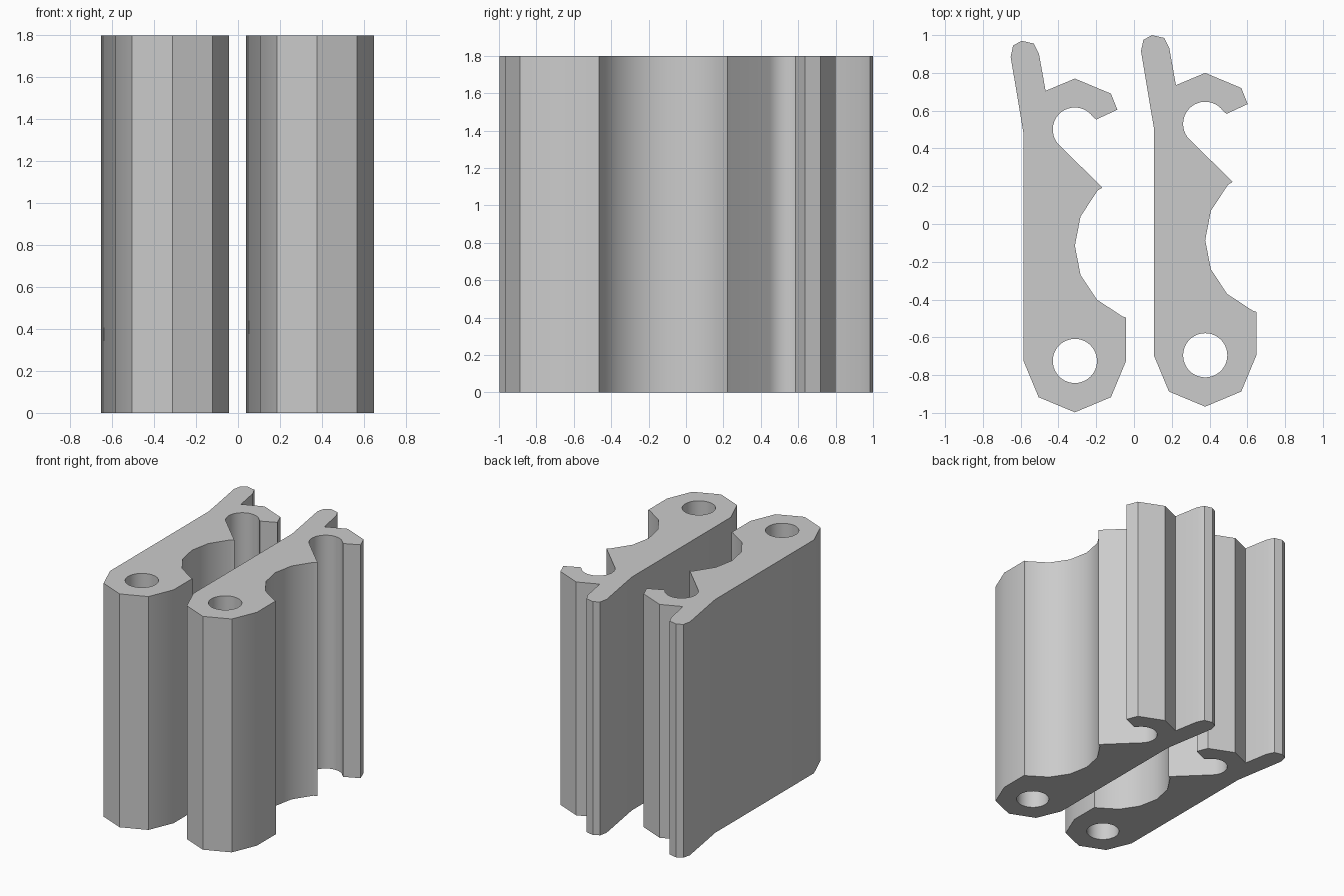
import bpy
import bmesh
from math import radians, sin, cos
from mathutils import Vector

cube = bpy.data.objects.get("Cube")
if cube:
    bpy.data.objects.remove(cube)

HEIGHT = 1.8
RADIUS = 0.117
CENTRE_X = -0.313

grey = bpy.data.materials.new("plain grey")
grey.use_nodes = True
grey.diffuse_color = (0.6, 0.6, 0.6, 1)
grey.node_tree.nodes["Principled BSDF"].inputs["Base Color"].default_value = (0.6, 0.6, 0.6, 1)


def arc(x, y, start, end, steps):
    """Points along a circular arc, angles in degrees."""
    angles = [radians(start + (end - start) * i / steps) for i in range(steps + 1)]
    return [(x + RADIUS * cos(a), y + RADIUS * sin(a)) for a in angles]


# Rear finger and the outside of the hook
finger = [(-0.585, 0.48), (-0.653, 0.885), (-0.64, 0.945), (-0.595, 0.97),
          (-0.53, 0.955), (-0.503, 0.90), (-0.468, 0.705)]
hook = [(-0.313, 0.77), (-0.122, 0.69), (-0.088, 0.605), (-0.2, 0.553)]
# Round throat of the hook
throat = arc(CENTRE_X, 0.5, 35, 225, 20)
# Spur and the scooped grip
grip = [(-0.167, 0.193), (-0.193, 0.177), (-0.283, 0.04), (-0.313, -0.115),
        (-0.283, -0.27), (-0.197, -0.4), (-0.06, -0.49), (-0.042, -0.495)]
# Half octagon nose
nose = [(-0.042, -0.725), (-0.122, -0.917), (CENTRE_X, -0.997),
        (-0.505, -0.917), (-0.585, -0.725)]

outline = finger + hook + throat + grip + nose
hole = arc(CENTRE_X, -0.725, 0, 360, 40)[:-1]


def make_bar(name, dx, dy):
    bm = bmesh.new()
    for loop in (outline, hole):
        verts = [bm.verts.new((x + dx, y + dy, 0)) for x, y in loop]
        for a, b in zip(verts, verts[1:] + verts[:1]):
            bm.edges.new((a, b))
    # Fill between outline and hole, then raise it into a bar
    bmesh.ops.triangle_fill(bm, edges=bm.edges[:], use_beauty=True, normal=Vector((0, 0, 1)))
    result = bmesh.ops.extrude_face_region(bm, geom=bm.faces[:], use_keep_orig=True)
    top = [g for g in result["geom"] if isinstance(g, bmesh.types.BMVert)]
    bmesh.ops.translate(bm, verts=top, vec=(0, 0, HEIGHT))
    bmesh.ops.recalc_face_normals(bm, faces=bm.faces[:])
    mesh = bpy.data.meshes.new(name)
    bm.to_mesh(mesh)
    bm.free()
    mesh.materials.append(grey)
    bar = bpy.data.objects.new(name, mesh)
    bpy.context.collection.objects.link(bar)
    bpy.ops.object.select_all(action="DESELECT")
    bar.select_set(True)
    bpy.context.view_layer.objects.active = bar
    bpy.ops.object.shade_smooth_by_angle(angle=radians(30))


# Two matching bars, the left one set slightly further back
make_bar("right_hooked_bar", 0, 0)
make_bar("left_hooked_bar", 0.69, 0.03)
